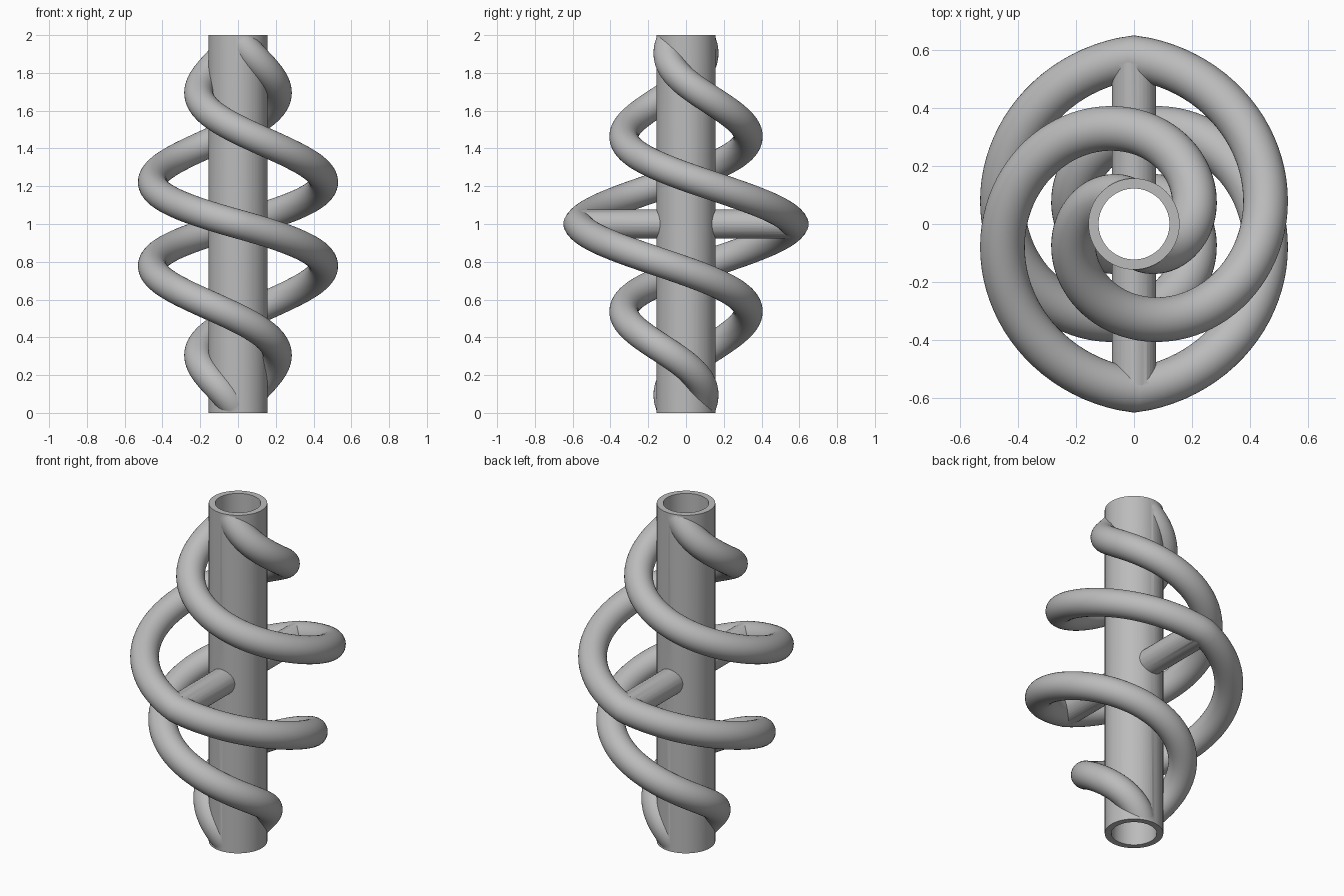
import bpy, bmesh, math
from mathutils import Vector, Matrix

if "Cube" in bpy.data.objects:
    bpy.data.objects.remove(bpy.data.objects["Cube"])

COLUMN_R, BORE_R = 0.157, 0.122
ROD_R = 0.077          # radius of the coiled rods
COIL_MAX, TAPER = 0.572, 0.505

grey = bpy.data.materials.new("plain grey")
grey.use_nodes = True
GREY = (0.5, 0.5, 0.5, 1)
grey.diffuse_color = GREY
grey.node_tree.nodes["Principled BSDF"].inputs["Base Color"].default_value = GREY


def finish(bm, name):
    bmesh.ops.recalc_face_normals(bm, faces=bm.faces)
    mesh = bpy.data.meshes.new(name)
    bm.to_mesh(mesh)
    bm.free()
    mesh.materials.append(grey)
    obj = bpy.data.objects.new(name, mesh)
    bpy.context.collection.objects.link(obj)
    return obj


def cylinder(name, radius, length, segments=64, along_y=False):
    """Solid cylinder centred at mid height."""
    bm = bmesh.new()
    turn = Matrix.Rotation(math.pi / 2, 4, 'X') if along_y else Matrix()
    bmesh.ops.create_cone(bm, cap_ends=True, segments=segments, radius1=radius,
                          radius2=radius, depth=length,
                          matrix=Matrix.Translation((0, 0, 1)) @ turn)
    return finish(bm, name)


def coil_point(z, start):
    """Two-turn helix, widest at mid height, narrowing to both ends."""
    a = start - math.tau * (z - 1)
    r = COIL_MAX - TAPER * abs(z - 1)
    return Vector((r * math.cos(a), r * math.sin(a), z))


def coil(name, start, steps=200, sides=32):
    bm = bmesh.new()
    low, high, rings = -0.06, 2.06, []
    dz = (high - low) / steps
    for i in range(steps + 1):
        z = low + i * dz
        p = coil_point(z, start)
        t = (coil_point(z + dz, start) - coil_point(z - dz, start)).normalized()
        out = Vector((p.x, p.y, 0))
        out = (out - t * out.dot(t)).normalized()
        up = t.cross(out)
        angles = [math.tau * k / sides for k in range(sides)]
        rings.append([bm.verts.new(p + ROD_R * (out * math.cos(a) + up * math.sin(a)))
                      for a in angles])
    for r0, r1 in zip(rings, rings[1:]):
        for k in range(sides):
            n = (k + 1) % sides
            bm.faces.new((r0[k], r0[n], r1[n], r1[k]))
    bm.faces.new(rings[0])
    bm.faces.new(rings[-1])
    return finish(bm, name)


def combine(target, other, operation):
    mod = target.modifiers.new(operation.lower(), 'BOOLEAN')
    mod.operation, mod.solver, mod.object = operation, 'EXACT', other
    bpy.context.view_layer.objects.active = target
    bpy.ops.object.modifier_apply(modifier=mod.name)
    bpy.data.objects.remove(other)


# Column with two coils and a cross bar, trimmed flush and bored through
column = cylinder("coiled_column", COLUMN_R, 2.2)
combine(column, coil("front_coil", -math.pi / 2), 'UNION')
combine(column, coil("back_coil", math.pi / 2), 'UNION')
combine(column, cylinder("cross_bar", 0.076, 1.11, 32, True), 'UNION')
combine(column, cylinder("end_trim", 0.9, 2), 'INTERSECT')
combine(column, cylinder("bore", BORE_R, 2.4), 'DIFFERENCE')

bpy.ops.object.select_all(action='DESELECT')
column.select_set(True)
bpy.context.view_layer.objects.active = column
bpy.ops.object.shade_smooth_by_angle(angle=math.radians(30))
